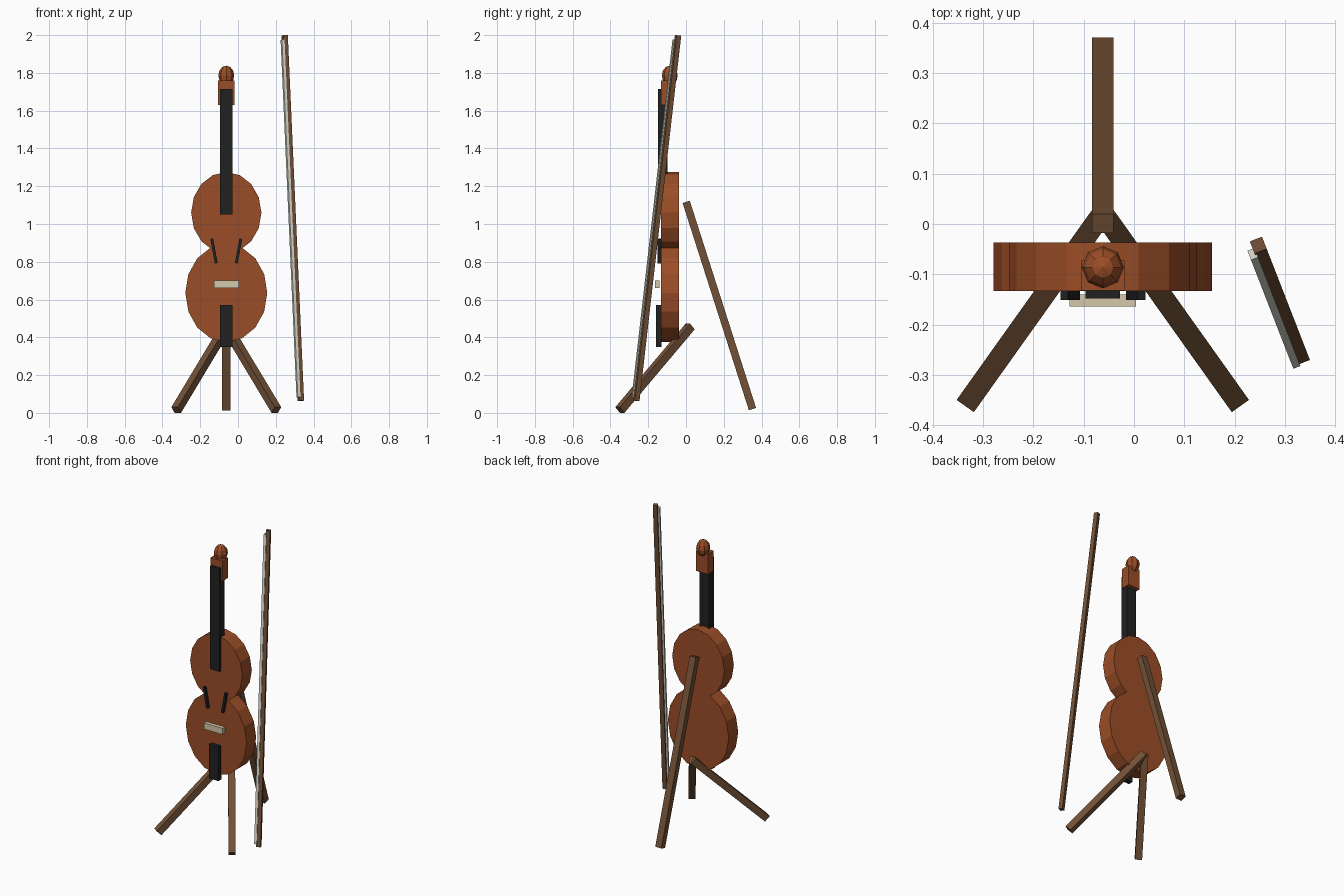
import bpy
import bmesh
import math
from mathutils import Matrix, Vector

cube = bpy.data.objects.get("Cube")
if cube:
    bpy.data.objects.remove(cube, do_unlink=True)

AXIS_X = -0.062  # centre line of the instrument and its stand


def material(name, r, g, b):
    mat = bpy.data.materials.new(name)
    mat.use_nodes = True
    mat.diffuse_color = (r, g, b, 1)
    bsdf = next(n for n in mat.node_tree.nodes if n.type == 'BSDF_PRINCIPLED')
    bsdf.inputs["Base Color"].default_value = (r, g, b, 1)
    return mat


varnish = material("orange varnish", 0.33, 0.075, 0.02)
wood = material("brown wood", 0.165, 0.08, 0.037)
ebony = material("ebony black", 0.015, 0.015, 0.015)
maple = material("pale maple", 0.66, 0.58, 0.40)
horsehair = material("pale horsehair", 0.70, 0.70, 0.62)


def add_object(name, bm, mat):
    mesh = bpy.data.meshes.new(name)
    bmesh.ops.recalc_face_normals(bm, faces=bm.faces)
    bm.to_mesh(mesh)
    bm.free()
    mesh.materials.append(mat)
    obj = bpy.data.objects.new(name, mesh)
    bpy.context.collection.objects.link(obj)
    return obj


def box(name, x, y, z, mat):
    """Box spanning the given (low, high) ranges."""
    bm = bmesh.new()
    bmesh.ops.create_cube(bm, size=1)
    bm.transform(Matrix.Translation([sum(r) / 2 for r in (x, y, z)])
                 @ Matrix.Diagonal([r[1] - r[0] for r in (x, y, z)] + [1]))
    return add_object(name, bm, mat)


def beam(name, start, end, width, depth, mat):
    """Rectangular bar between two points, its width kept horizontal."""
    start, end = Vector(start), Vector(end)
    along = (end - start).normalized()
    side = along.cross(Vector((0, 0, 1))).normalized()
    frame = Matrix((side, along.cross(side), along)).transposed().to_4x4()
    bm = bmesh.new()
    bmesh.ops.create_cube(bm, size=1)
    bm.transform(Matrix.Translation((start + end) / 2) @ frame
                 @ Matrix.Diagonal((width, depth, (end - start).length, 1)))
    return add_object(name, bm, mat)


def bout(name, z, rx, rz):
    """Sixteen-sided oval slab facing the front."""
    bm = bmesh.new()
    bmesh.ops.create_cone(bm, cap_ends=True, segments=16,
                          radius1=1, radius2=1, depth=1)
    bm.transform(Matrix.Translation((AXIS_X, -0.085, z))
                 @ Matrix.Diagonal((rx, 0.097, rz, 1))
                 @ Matrix.Rotation(math.pi / 2, 4, 'X'))
    return add_object(name, bm, varnish)


# Body
bout("lower_bout", 0.635, 0.217, 0.26)
bout("upper_bout", 1.06, 0.186, 0.215)

# Neck, head and fittings
half = 0.034
middle = (AXIS_X - half, AXIS_X + half)
box("fingerboard", middle, (-0.148, -0.098), (1.05, 1.715), ebony)
box("tailpiece", middle, (-0.16, -0.13), (0.35, 0.57), ebony)
box("pegbox", (AXIS_X - 0.043, AXIS_X + 0.043), (-0.132, -0.073), (1.63, 1.76), varnish)
box("bridge", (AXIS_X - 0.066, AXIS_X + 0.066), (-0.164, -0.14), (0.66, 0.70), maple)

bm = bmesh.new()
bmesh.ops.create_uvsphere(bm, u_segments=8, v_segments=6, radius=1)
bm.transform(Matrix.Translation((AXIS_X, -0.086, 1.786))
             @ Matrix.Diagonal((0.042, 0.042, 0.052, 1)))
add_object("scroll", bm, varnish)

# Sound holes and front stand legs, one per side
for label, s in (("right", -1), ("left", 1)):
    beam(label + "_sound_hole", (AXIS_X + s * 0.077, -0.141, 0.922),
         (AXIS_X + s * 0.053, -0.141, 0.792), 0.02, 0.015, ebony)
    beam(label + "_stand_leg", (AXIS_X, 0.022, 0.457),
         (AXIS_X + s * 0.265, -0.35, 0.0155), 0.042, 0.042, wood)

beam("rear_stand_leg", (AXIS_X, 0.001, 1.117), (AXIS_X, 0.352, 0.02),
     0.043, 0.04, wood)

# Bow leaning beside the instrument
top, bottom = Vector((0.247, -0.042, 1.998)), Vector((0.333, -0.263, 0.064))
offset = Vector((-0.012, -0.015, 0))
beam("bow_stick", top, bottom, 0.026, 0.026, wood)
beam("bow_hair", top.lerp(bottom, 0.012) + offset,
     top.lerp(bottom, 0.99) + offset, 0.015, 0.02, horsehair)
